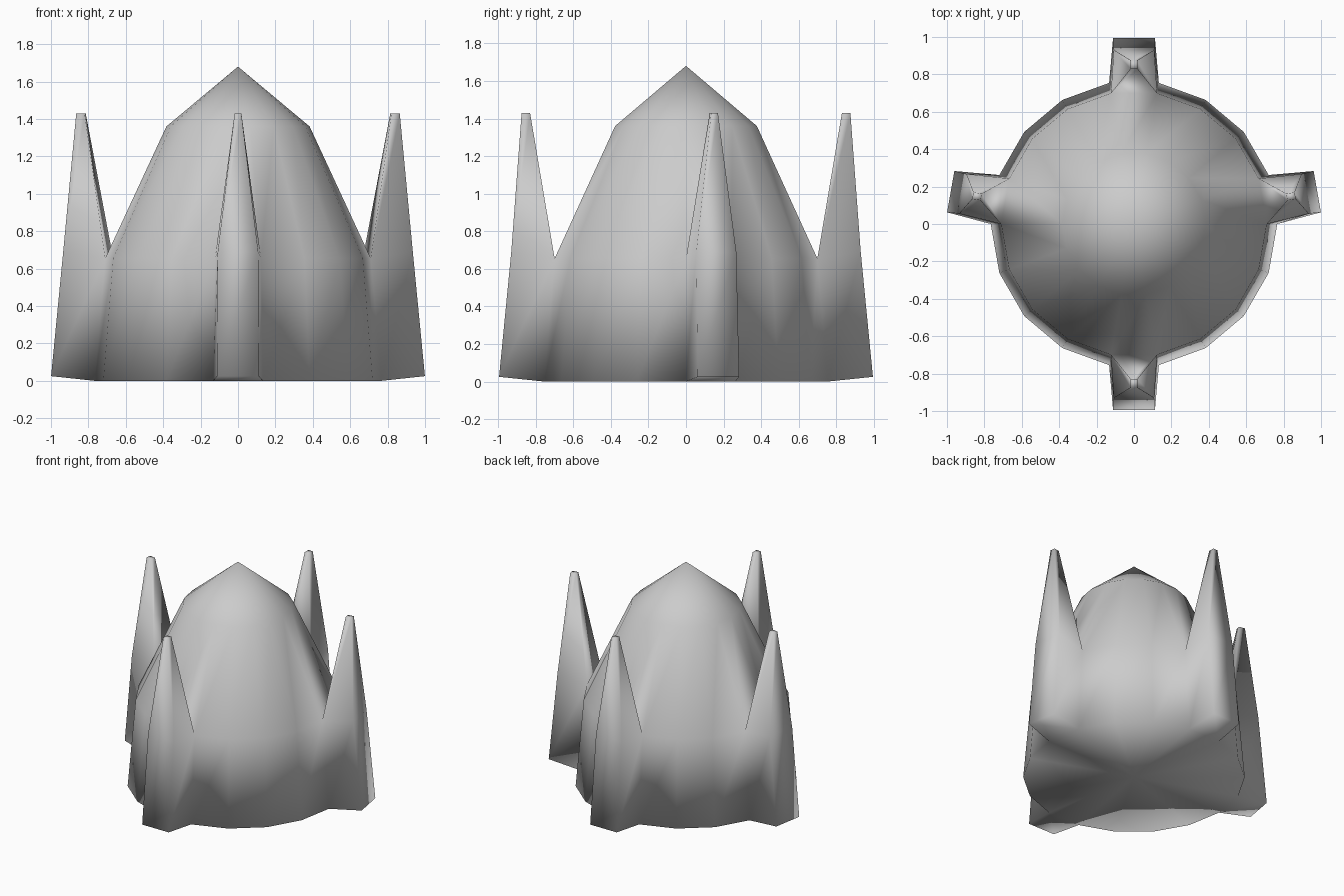
import bpy, bmesh
from math import sin, cos, radians

if "Cube" in bpy.data.objects:
    bpy.data.objects.remove(bpy.data.objects["Cube"])

SIDES = 18
bm = bmesh.new()


def polar(r, deg, side, z):
    """Point at radius r along angle deg, shifted sideways."""
    a = radians(deg)
    return (r * cos(a) - side * sin(a), r * sin(a) + side * cos(a), z)


# Dome: stacked rings with a pointed cap and flat base
rings = [[bm.verts.new(polar(r, i * 20, 0, z)) for i in range(SIDES)]
         for r, z in [(0.766, 0.0), (0.71, 0.655), (0.383, 1.36)]]
apex = bm.verts.new((0, 0, 1.68))
center = bm.verts.new((0, 0, 0))
fin_slots = [0, 4, 8, 13]          # wall panels that grow a fin

for i in range(SIDES):
    j = (i + 1) % SIDES
    low, mid, top = rings
    if i not in fin_slots:
        bm.faces.new((low[i], low[j], mid[j], mid[i]))
    bm.faces.new((mid[i], mid[j], top[j], top[i]))
    bm.faces.new((top[i], top[j], apex))
    bm.faces.new((low[j], low[i], center))

# Fins: panel pulled outward, then its top drawn up to a narrow tip
for i in fin_slots:
    j = (i + 1) % SIDES
    ang = i * 20 + 10

    def pair(r, w, z):
        return [bm.verts.new(polar(r, ang, s * w, z)) for s in (-1, 1)]

    a, b = rings[0][i], rings[0][j]
    c, d = rings[1][i], rings[1][j]
    o0, o1 = pair(0.995, 0.112, 0.025)
    m0, m1 = pair(0.93, 0.108, 0.69)
    t0, t1 = pair(0.875, 0.018, 1.43)
    n0, n1 = pair(0.83, 0.018, 1.43)
    for f in [(o0, o1, m1, m0), (a, o0, m0, c), (o1, b, d, m1),
              (b, o1, o0, a), (m0, m1, t1, t0), (c, m0, t0, n0),
              (m1, d, n1, t1), (d, c, n0, n1), (t0, t1, n1, n0)]:
        bm.faces.new(f)

bmesh.ops.recalc_face_normals(bm, faces=bm.faces[:])
for f in bm.faces:
    f.smooth = True
mesh = bpy.data.meshes.new("finned_dome")
bm.to_mesh(mesh)
bm.free()
obj = bpy.data.objects.new("finned_dome", mesh)
bpy.context.collection.objects.link(obj)
